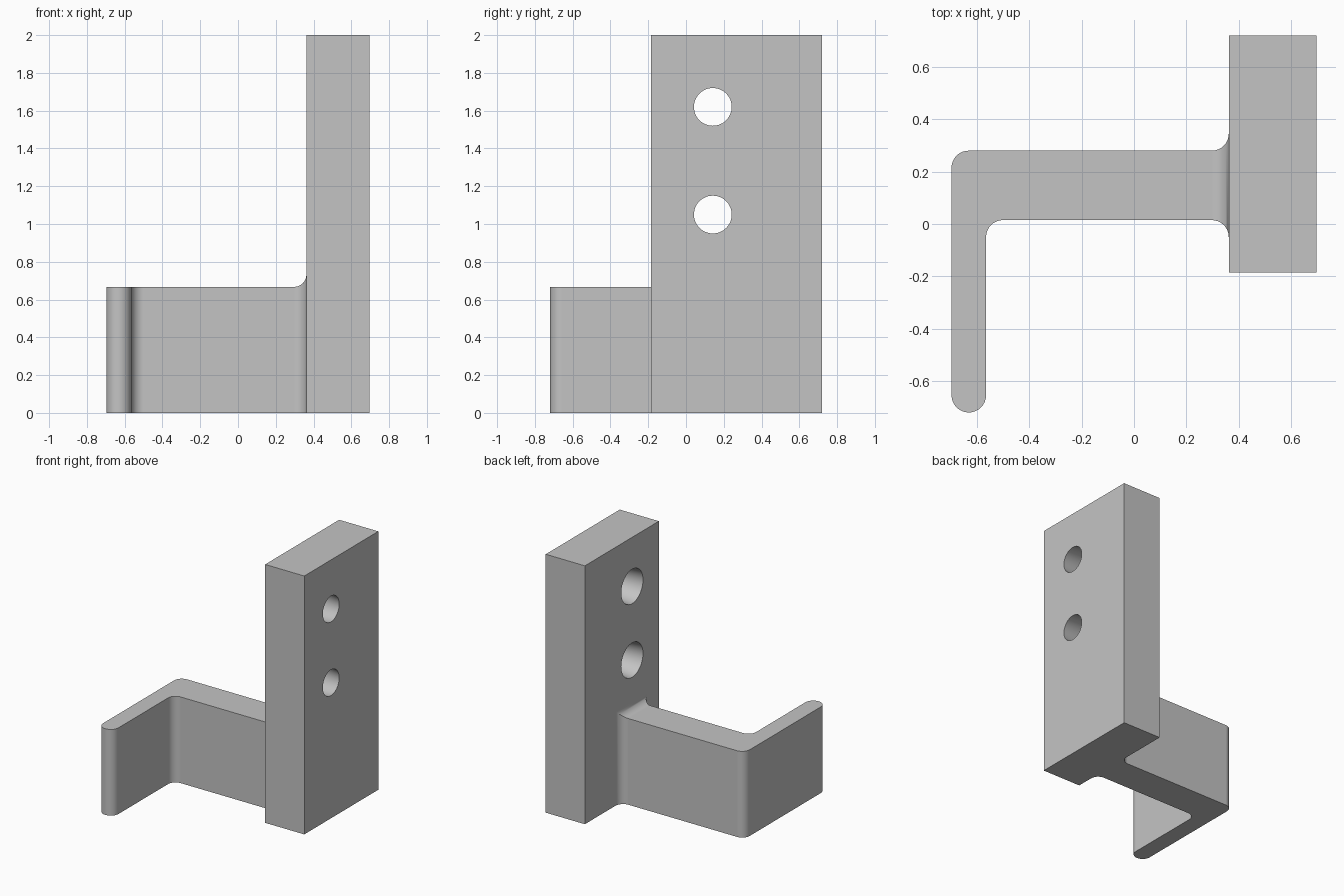
import bpy, bmesh
from math import sin, cos, radians, pi
from mathutils import Matrix

cube = bpy.data.objects.get("Cube")
if cube:
    bpy.data.objects.remove(cube, do_unlink=True)

grey = bpy.data.materials.new("plain grey")
grey.use_nodes = True
COLOUR = (0.55, 0.55, 0.55, 1)
grey.diffuse_color = COLOUR
grey.node_tree.nodes["Principled BSDF"].inputs["Base Color"].default_value = COLOUR

R = 0.065                      # common rounding radius
PX0, PX1 = 0.362, 0.697        # plate thickness range
PY0, PY1 = -0.185, 0.72        # plate width range
HEIGHT = 2.0
AY0, AY1, AZ = 0.015, 0.28, 0.667   # arm section


def make_object(name, bm):
    bmesh.ops.recalc_face_normals(bm, faces=bm.faces[:])
    mesh = bpy.data.meshes.new(name)
    bm.to_mesh(mesh)
    bm.free()
    mesh.materials.append(grey)
    obj = bpy.data.objects.new(name, mesh)
    bpy.context.collection.objects.link(obj)
    return obj


def arc(cx, cy, r, a0, a1, n=10):
    angles = [radians(a0 + (a1 - a0) * i / n) for i in range(n + 1)]
    return [(cx + r * cos(a), cy + r * sin(a)) for a in angles]


def combine(target, tool, operation):
    mod = target.modifiers.new("join", 'BOOLEAN')
    mod.operation, mod.object, mod.solver = operation, tool, 'EXACT'
    bpy.context.view_layer.objects.active = target
    bpy.ops.object.modifier_apply(modifier=mod.name)
    bpy.data.objects.remove(tool, do_unlink=True)


# Mounting plate: box with the outer edges rounded, back face left sharp
bm = bmesh.new()
bmesh.ops.create_cube(bm, size=1)
for v in bm.verts:
    v.co = (PX1 if v.co.x > 0 else PX0,
            PY1 if v.co.y > 0 else PY0,
            HEIGHT if v.co.z > 0 else 0)


def is_rounded(e):
    a, b = (v.co for v in e.verts)
    inner = a.x == b.x == PX0
    upright = a.z != b.z
    top = a.z == b.z == HEIGHT
    far_side = a.y == b.y == PY1 and a.x != b.x
    return (inner and (upright or top)) or far_side


bmesh.ops.bevel(bm, geom=[e for e in bm.edges if is_rounded(e)], offset=R,
                offset_type='OFFSET', segments=8, profile=0.5, affect='EDGES')
bracket = make_object("hook_bracket", bm)

# Hook arm: L-shaped outline raised to the arm height
start = PX0 - R
left, finger = -0.697, -0.565
half = (finger - left) / 2
outline = [(start, AY0), (start, AY1)]
outline += arc(left + R, AY1 - R, R, 90, 180)
outline += arc(left + half, -0.72 + half, half, 180, 360, 16)
outline += arc(finger + R, AY0 - R, R, 180, 90)
bm = bmesh.new()
low = [bm.verts.new((x, y, 0)) for x, y in outline]
high = [bm.verts.new((x, y, AZ)) for x, y in outline]
bm.faces.new(low)
bm.faces.new(high)
for i in range(1, len(low)):
    j = (i + 1) % len(low)
    bm.faces.new((low[i], low[j], high[j], high[i]))

# Flared root of the arm, running into the plate
STEPS = 8
flare = [(start + R * sin(t), R * (1 - cos(t)))
         for t in (pi / 2 * i / STEPS for i in range(1, STEPS + 1))]
flare.append((PX0 + 0.1, R))
ring = [low[0], low[1], high[1], high[0]]
for x, d in flare:
    nxt = [bm.verts.new(p) for p in ((x, AY0 - d, 0), (x, AY1 + d, 0),
                                     (x, AY1 + d, AZ + d), (x, AY0 - d, AZ + d))]
    for i in range(4):
        j = (i + 1) % 4
        bm.faces.new((ring[i], ring[j], nxt[j], nxt[i]))
    ring = nxt
bm.faces.new(ring)
combine(bracket, make_object("arm", bm), 'UNION')

# Two tapered screw holes, wider on the arm side
for z in (1.05, 1.62):
    bm = bmesh.new()
    slope = 0.033 / (PX1 - PX0)
    extra = 0.05
    bmesh.ops.create_cone(
        bm, cap_ends=True, segments=48, depth=PX1 - PX0 + 2 * extra,
        radius1=0.133 + slope * extra, radius2=0.1 - slope * extra,
        matrix=Matrix.Translation(((PX0 + PX1) / 2, 0.142, z))
        @ Matrix.Rotation(pi / 2, 4, 'Y'))
    cutter = make_object("hole_cutter", bm)
    cutter.hide_render = True
    combine(bracket, cutter, 'DIFFERENCE')

# Smooth the rounded surfaces while keeping edges crisp
bpy.ops.object.select_all(action='DESELECT')
bracket.select_set(True)
bpy.context.view_layer.objects.active = bracket
bpy.ops.object.shade_smooth_by_angle(angle=radians(30))
normals = bracket.modifiers.new("even_normals", 'WEIGHTED_NORMAL')
normals.keep_sharp = True
